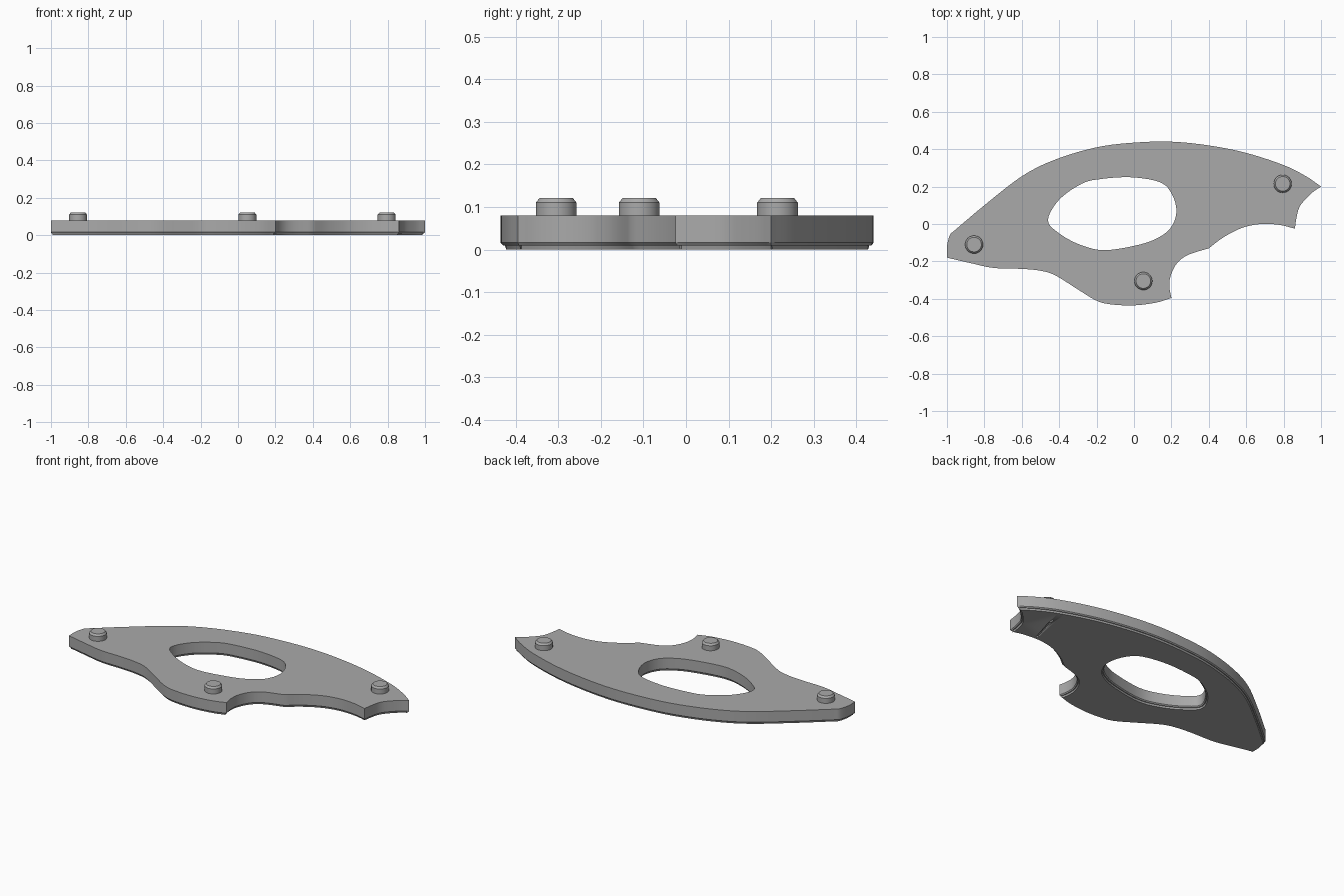
import bpy
import bmesh
from math import radians, atan2
from mathutils import Vector

cube = bpy.data.objects.get("Cube")
if cube:
    bpy.data.objects.remove(cube, do_unlink=True)

# One plain grey for the whole part
grey = bpy.data.materials.new("plain grey")
grey.use_nodes = True
grey.diffuse_color = (0.4, 0.4, 0.4, 1)
grey.node_tree.nodes["Principled BSDF"].inputs["Base Color"].default_value = grey.diffuse_color

TOP = 0.08

# Outer edge as smooth runs; each run starts at a sharp corner
RUNS = [
    [(1, .2), (.95, .165), (.89, .1), (.87, .04)],
    [(.86, -.025), (.78, -.005), (.68, 0), (.58, -.02), (.48, -.07)],
    [(.4, -.13), (.29, -.165), (.23, -.21), (.195, -.28), (.19, -.34)],
    [(.2, -.395), (.12, -.42), (0, -.435), (-.12, -.43), (-.2, -.41), (-.3, -.35),
     (-.42, -.275), (-.5, -.25), (-.6, -.24), (-.75, -.235), (-.87, -.21)],
    [(-1, -.18), (-1, -.12), (-.985, -.06)],
    [(-.96, -.035), (-.8, .1), (-.6, .255), (-.42, .345), (-.2, .41), (0, .435),
     (.2, .44), (.4, .42), (.6, .38), (.8, .315), (.92, .255)],
]
HOLE = [(-.46, .02), (-.4, .13), (-.28, .215), (-.18, .24), (-.02, .25), (.135, .225),
        (.2, .165), (.227, .07), (.2, -.015), (.135, -.07), (.03, -.11),
        (-.157, -.14), (-.29, -.11), (-.4, -.05)]
PEGS = {"right_peg": (-.855, -.11), "front_peg": (.05, -.305), "left_peg": (.795, .215)}


def spline(points, closed=False, steps=5):
    """Smooth curve through the points, leaving out the last one."""
    pts = [Vector(p) for p in points]
    if closed:
        pts = [pts[-1]] + pts + pts[:2]
    else:
        pts = [2 * pts[0] - pts[1]] + pts + [2 * pts[-1] - pts[-2]]
    out = []
    for a, b, c, d in zip(pts, pts[1:], pts[2:], pts[3:]):
        for i in range(steps):
            t = i / steps
            out.append(b + t / 2 * ((c - a) + t * ((2 * a - 5 * b + 4 * c - d)
                                                   + t * (3 * (b - c) + d - a))))
    return out


def inset(loop, amount):
    """Move a clockwise loop inward along its averaged normals."""
    out = []
    for i, p in enumerate(loop):
        before = (p - loop[i - 1]).normalized()
        after = (loop[(i + 1) % len(loop)] - p).normalized()
        along = (before + after).normalized()
        out.append(p + amount * Vector((along.y, -along.x)))
    return out


def wall(bm, loop, profile):
    """Stack inset copies of a loop and bridge them; returns the rings."""
    rings = [[bm.verts.new((*p, z)) for p in inset(loop, d)] for d, z in profile]
    for low, high in zip(rings, rings[1:]):
        for i in range(len(low)):
            bm.faces.new((low[i - 1], low[i], high[i], high[i - 1]))
    return rings


def finish(bm, name):
    bmesh.ops.recalc_face_normals(bm, faces=bm.faces)
    mesh = bpy.data.meshes.new(name)
    bm.to_mesh(mesh)
    bm.free()
    mesh.materials.append(grey)
    obj = bpy.data.objects.new(name, mesh)
    bpy.context.collection.objects.link(obj)
    bpy.ops.object.select_all(action='DESELECT')
    obj.select_set(True)
    bpy.context.view_layer.objects.active = obj
    bpy.ops.object.shade_smooth_by_angle(angle=radians(30))
    return obj


# Flat plate with an opening and a stepped lower rim
outer = []
for run, following in zip(RUNS, RUNS[1:] + RUNS[:1]):
    outer += spline(run + following[:1])
opening = spline(HOLE, closed=True)
bm = bmesh.new()
edge_profile = [(0, TOP), (0, .016), (.005, .01), (.01, .01), (.013, 0)]
outer_rings = wall(bm, outer, edge_profile)
hole_rings = wall(bm, opening, [(-d, z) for d, z in edge_profile])
for level in (0, -1):
    edges = [bm.edges.get((ring[i - 1], ring[i]))
             for ring in (outer_rings[level], hole_rings[level]) for i in range(len(ring))]
    bmesh.ops.triangle_fill(bm, edges=edges, use_beauty=True, normal=(0, 0, 1))
plate = finish(bm, "plate")

# Shallow slot under the notched end
start, end = Vector((.715, .03)), Vector((.765, .2))
bm = bmesh.new()
bmesh.ops.create_cube(bm, size=1)
bmesh.ops.scale(bm, vec=((end - start).length, .014, .016), verts=bm.verts)
slot = finish(bm, "slot_cutter")
slot.location = (*((start + end) / 2), 0)
slot.rotation_euler.z = atan2(end.y - start.y, end.x - start.x)
slot.hide_render = True
slot.hide_viewport = True
slot.display_type = 'WIRE'
cut = plate.modifiers.new("slot", 'BOOLEAN')
cut.operation = 'DIFFERENCE'
cut.object = slot

# Round locating pegs with chamfered tops
for name, spot in PEGS.items():
    bm = bmesh.new()
    circle = bmesh.ops.create_circle(bm, segments=40, radius=.048)["verts"]
    loop = [v.co.xy for v in circle][::-1]
    bmesh.ops.delete(bm, geom=circle, context='VERTS')
    if (loop[0].cross(loop[1])) > 0:
        loop.reverse()
    rings = wall(bm, loop, [(0, TOP - .005), (0, .11), (.009, .121)])
    bm.faces.new(rings[0])
    bm.faces.new(rings[-1])
    finish(bm, name).location = (*spot, 0)
